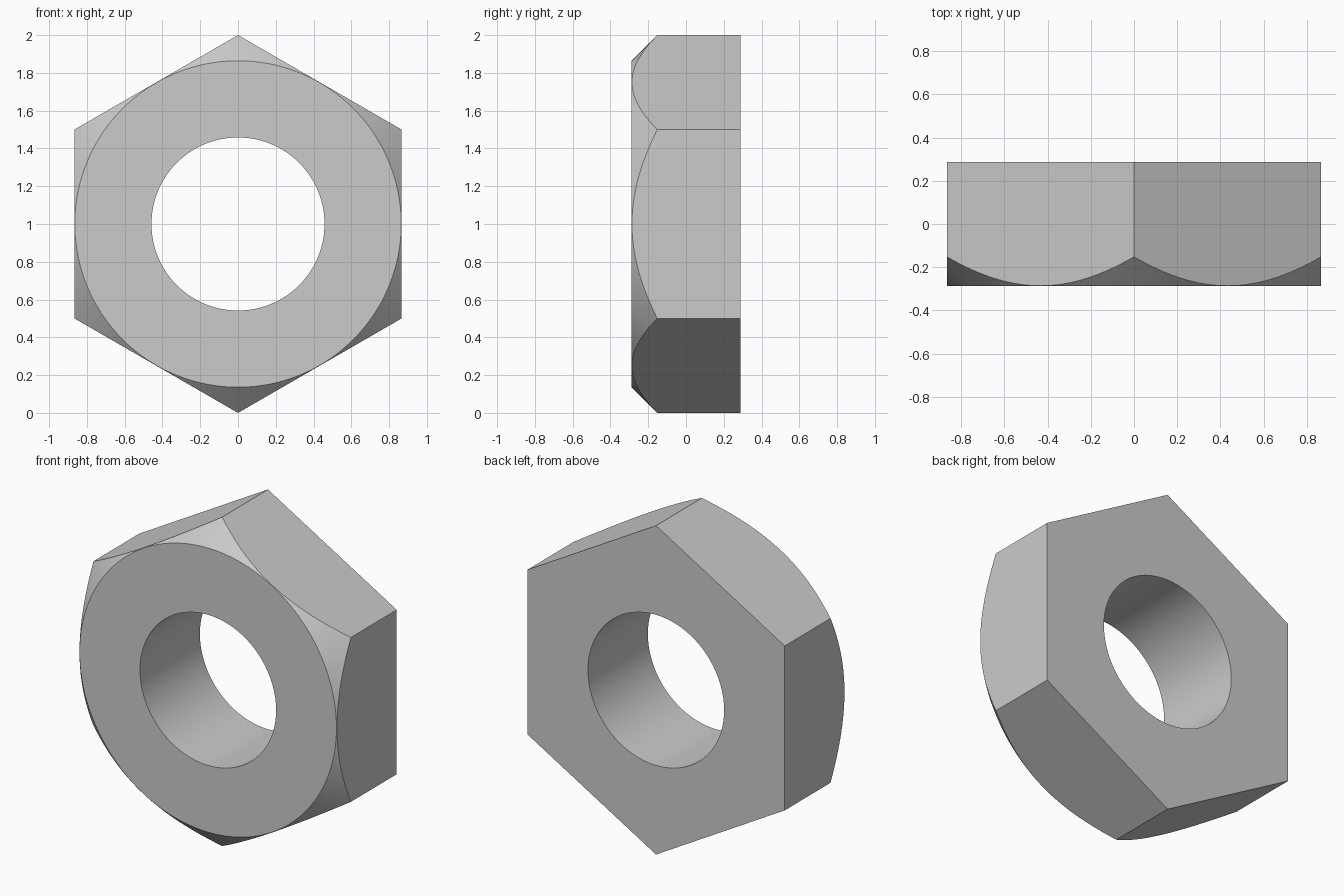
import bpy, bmesh, math

if "Cube" in bpy.data.objects:
    bpy.data.objects.remove(bpy.data.objects["Cube"])

SEGMENTS = 192                  # multiple of 12: hits every corner and flat centre
APOTHEM = math.sqrt(3) / 2      # hexagon with corner radius 1
HOLE, HALF, FACE = 0.458, 0.288, 0.864


def section(angle):
    """Closed (radius, y) cross-section of the nut at one angle."""
    rim = APOTHEM / math.cos(angle % (math.pi / 3) - math.pi / 6)
    return [
        (HOLE, HALF), (HOLE, -HALF),         # bore
        (FACE, -HALF),                       # front bearing face
        (rim, -HALF + rim - FACE),           # 45 degree conical chamfer
        (rim, HALF),                         # hexagon side and flat back
    ]


# Sweep the varying section around the y axis
bm = bmesh.new()
rings = []
for i in range(SEGMENTS):
    # tiny modulo offset-free angle, computed per sixth to stay exact
    sixth, step = divmod(i, SEGMENTS // 6)
    local = step * 2 * math.pi / SEGMENTS
    a = sixth * math.pi / 3 + local
    rings.append([bm.verts.new((r * math.sin(a), y, 1 + r * math.cos(a)))
                  for r, y in section(local)])

for i in range(SEGMENTS):
    p, q = rings[i], rings[(i + 1) % SEGMENTS]
    for j in range(5):
        k = (j + 1) % 5
        bm.faces.new((p[j], p[k], q[k], q[j]))

bmesh.ops.recalc_face_normals(bm, faces=bm.faces)
mesh = bpy.data.meshes.new("hex_nut")
bm.to_mesh(mesh)
bm.free()

nut = bpy.data.objects.new("hex_nut", mesh)
bpy.context.collection.objects.link(nut)
bpy.context.view_layer.objects.active = nut
nut.select_set(True)
bpy.ops.object.shade_smooth_by_angle(angle=math.radians(30))
